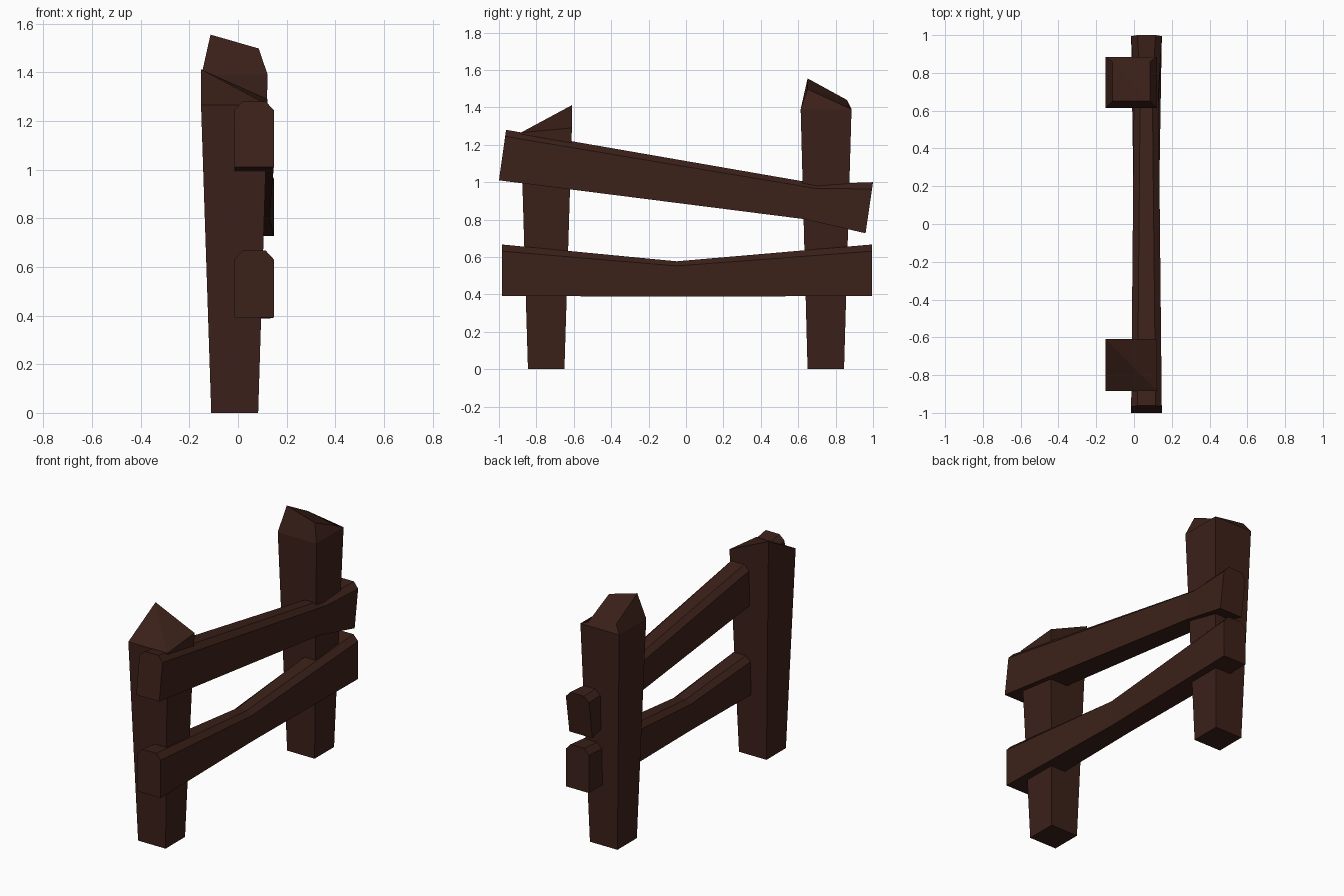
import bpy, bmesh

if "Cube" in bpy.data.objects:
    bpy.data.objects.remove(bpy.data.objects["Cube"])

wood = bpy.data.materials.new("dark_wood")
wood.diffuse_color = (0.045, 0.015, 0.010, 1)
wood.use_nodes = True
wood.node_tree.nodes["Principled BSDF"].inputs["Base Color"].default_value = wood.diffuse_color


def loft(name, rings, split_top=False):
    """Skin a list of equal-length point rings and cap both ends."""
    bm = bmesh.new()
    vs = [[bm.verts.new(p) for p in ring] for ring in rings]
    n = len(rings[0])
    for a, b in zip(vs, vs[1:]):
        for i in range(n):
            j = (i + 1) % n
            bm.faces.new((a[i], a[j], b[j], b[i]))
    bm.faces.new(vs[0][::-1])
    t = vs[-1]
    if split_top:
        bm.faces.new((t[0], t[1], t[3]))
        bm.faces.new((t[1], t[2], t[3]))
    else:
        bm.faces.new(t)
    bmesh.ops.recalc_face_normals(bm, faces=bm.faces[:])
    mesh = bpy.data.meshes.new(name)
    bm.to_mesh(mesh)
    bm.free()
    mesh.materials.append(wood)
    obj = bpy.data.objects.new(name, mesh)
    bpy.context.collection.objects.link(obj)
    return obj


def square(x0, x1, y0, y1, heights):
    """Rectangle with one height per corner."""
    xy = [(x0, y0), (x1, y0), (x1, y1), (x0, y1)]
    return [(x, y, z) for (x, y), z in zip(xy, heights)]


def rail(name, stations):
    """Plank with chamfered top edges; station = x0, x1, bottom (y, z), top (y, z)."""
    rings = []
    for x0, x1, (yb, zb), (yt, zt) in stations:
        ym, zm = yb + (yt - yb) * 0.87, zb + (zt - zb) * 0.87
        rings.append([(x0, yb, zb), (x1, yb, zb), (x1, ym, zm),
                      (x1 - 0.033, yt, zt), (x0 + 0.033, yt, zt), (x0, ym, zm)])
    return loft(name, rings)


# Front post, flaring upward, with a broken-off slanted top
loft("front_post", [
    square(-0.11, 0.083, -0.845, -0.65, [0] * 4),
    square(-0.152, 0.122, -0.883, -0.61, [1.265, 1.265, 1.29, 1.412]),
], split_top=True)

# Back post, with a narrowed slanted cap
loft("back_post", [
    square(-0.11, 0.083, 0.65, 0.845, [0] * 4),
    square(-0.15, 0.122, 0.613, 0.885, [1.39] * 4),
    square(-0.113, 0.085, 0.65, 0.86, [1.555, 1.498, 1.40, 1.44]),
], split_top=True)

# Lower rail, dipping at the middle
lo, hi = -0.015, 0.147
rail("lower_rail", [
    (lo, hi, (-0.985, 0.392), (-0.985, 0.667)),
    (0.0, 0.13, (-0.04, 0.388), (-0.05, 0.577)),
    (lo, hi, (0.995, 0.392), (0.995, 0.667)),
])

# Upper rail, sloping and kinked at the back post
rail("upper_rail", [
    (lo, hi, (-1.0, 1.01), (-0.962, 1.28)),
    (0.0, 0.13, (0.63, 0.803), (0.71, 0.99)),
    (lo, hi, (0.96, 0.727), (1.0, 1.0)),
])
